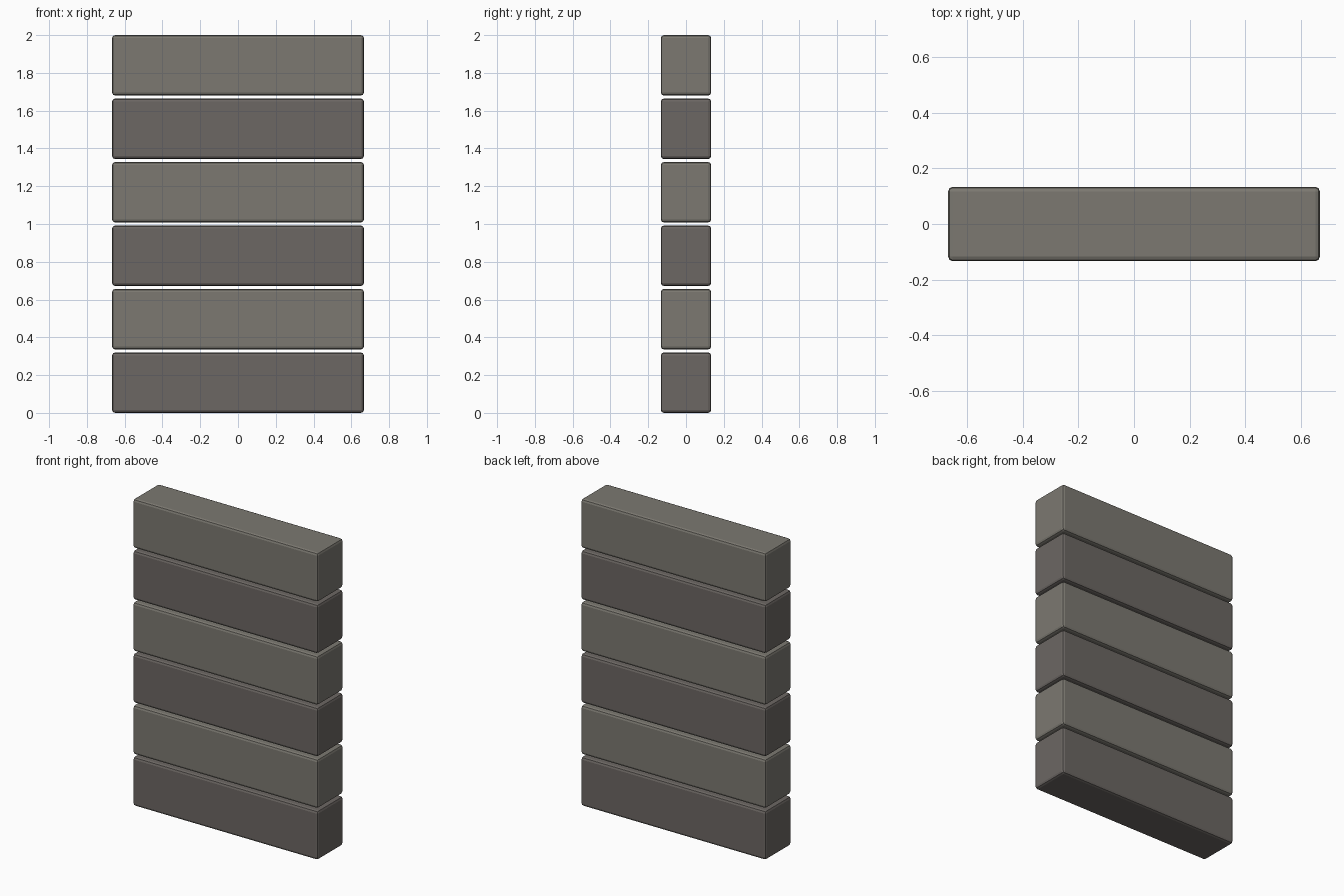
import bpy

if "Cube" in bpy.data.objects:
    bpy.data.objects.remove(bpy.data.objects["Cube"])

UNIT = 2 / 7.5
SIZE = (5 * UNIT, UNIT, 1.2 * UNIT)   # one stone course
PITCH = 1.26 * UNIT                   # course height plus thin gap
BEVEL = 0.016


def material(name, rgb):
    m = bpy.data.materials.new(name)
    m.diffuse_color = (*rgb, 1)
    m.use_nodes = True
    m.node_tree.nodes["Principled BSDF"].inputs["Base Color"].default_value = m.diffuse_color
    return m


dark = material("dark_stone", (0.15, 0.135, 0.125))
light = material("light_stone", (0.20, 0.19, 0.165))


def course(i):
    bpy.ops.mesh.primitive_cube_add(size=1, location=(0, 0, SIZE[2] / 2 + i * PITCH))
    ob = bpy.context.object
    ob.name = f"wall_course_{i + 1}"
    ob.scale = SIZE
    bpy.ops.object.transform_apply(location=False, rotation=False, scale=True)
    # softened edges
    bev = ob.modifiers.new("soft_edges", 'BEVEL')
    bev.width = BEVEL
    bev.segments = 2
    ob.data.materials.append(light if i % 2 else dark)


# six stacked courses in alternating tones
for i in range(6):
    course(i)
